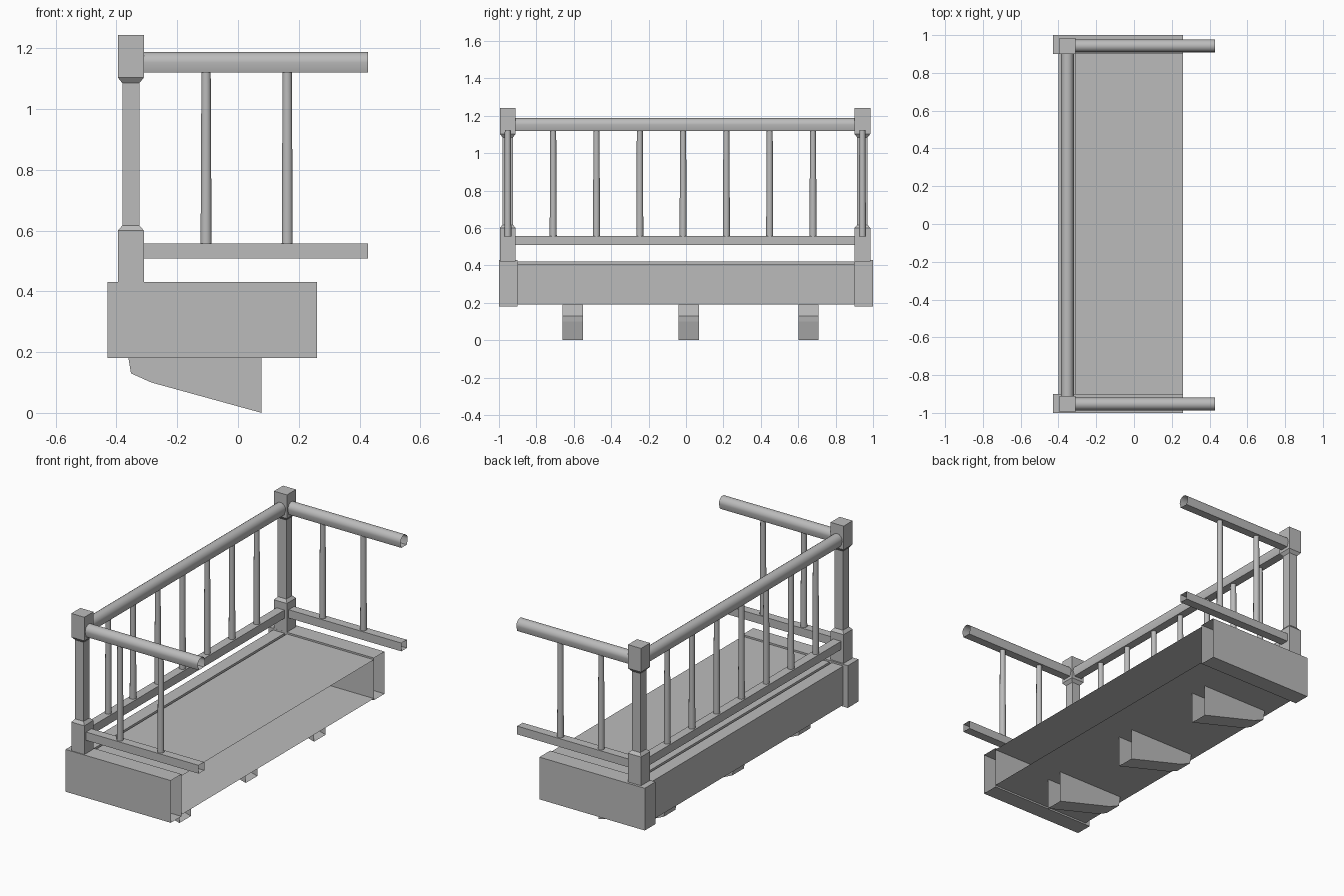
import bpy
import bmesh
import math
from mathutils import Vector

if "Cube" in bpy.data.objects:
    bpy.data.objects.remove(bpy.data.objects["Cube"], do_unlink=True)

stone = bpy.data.materials.new("stone grey")
stone.use_nodes = True
GREY = (0.5, 0.5, 0.5, 1)
stone.diffuse_color = GREY
stone.node_tree.nodes["Principled BSDF"].inputs["Base Color"].default_value = GREY


def finish(name, bm, smooth=False):
    bmesh.ops.recalc_face_normals(bm, faces=bm.faces)
    mesh = bpy.data.meshes.new(name)
    bm.to_mesh(mesh)
    bm.free()
    obj = bpy.data.objects.new(name, mesh)
    bpy.context.collection.objects.link(obj)
    mesh.materials.append(stone)
    if smooth:
        bpy.ops.object.select_all(action="DESELECT")
        obj.select_set(True)
        bpy.context.view_layer.objects.active = obj
        bpy.ops.object.shade_smooth_by_angle(angle=math.radians(40))
    return obj


def sweep(name, points, move, closed=True, cap_start=False, cap_end=False, smooth=False):
    """Push a 3D outline along a vector, with optional end caps."""
    bm = bmesh.new()
    move = Vector(move)
    a = [bm.verts.new(p) for p in points]
    b = [bm.verts.new(Vector(p) + move) for p in points]
    n = len(a)
    for i in range(n if closed else n - 1):
        j = (i + 1) % n
        bm.faces.new((a[i], a[j], b[j], b[i]))
    if cap_start:
        bm.faces.new(a)
    if cap_end:
        bm.faces.new(b)
    return finish(name, bm, smooth)


def rect(w, z0, z1):
    return [(-w, z0), (w, z0), (w, z1), (-w, z1)]


def handrail_profile():
    """Flat underside, flared sides and a rounded top."""
    arc = [(0.034 * math.cos(math.pi * i / 8), 1.152 + 0.036 * math.sin(math.pi * i / 8))
           for i in range(9)]
    return [(-0.025, 1.12), (0.025, 1.12)] + arc


def post(name, x, y):
    """Square newel post with chamfers between block, shaft and cap."""
    bm = bmesh.new()
    rings = []
    for z, r in ((0.42, 0.0425), (0.6, 0.0425), (0.617, 0.028),
                 (1.085, 0.028), (1.103, 0.0425), (1.243, 0.0425)):
        rings.append([bm.verts.new((x + sx * r, y + sy * r, z))
                      for sx, sy in ((-1, -1), (1, -1), (1, 1), (-1, 1))])
    for lo, hi in zip(rings, rings[1:]):
        for i in range(4):
            j = (i + 1) % 4
            bm.faces.new((lo[i], lo[j], hi[j], hi[i]))
    bm.faces.new(rings[0])
    bm.faces.new(rings[-1])
    finish(name, bm)


def baluster(name, x, y):
    """Slim round bar, slightly tapered."""
    bm = bmesh.new()
    bmesh.ops.create_cone(bm, segments=10, radius1=0.019, radius2=0.016, depth=0.57)
    bmesh.ops.translate(bm, verts=bm.verts, vec=(x, y, 0.84))
    finish(name, bm, smooth=True)


POST_X = -0.3525
SIDES = (("right", -0.953), ("left", 0.943))
Y0, Y1 = SIDES[0][1] + 0.04, SIDES[1][1] - 0.04

# Floor slab: edge beam, narrow groove and deck, open towards the wall
slab = [(0.26, 0.19), (-0.4, 0.19), (-0.4, 0.42), (-0.325, 0.42),
        (-0.325, 0.405), (-0.31, 0.405), (-0.31, 0.42), (0.26, 0.42)]
sweep("floor_slab", [(x, -0.9, z) for x, z in slab], (0, 1.8, 0), closed=False)

# End blocks, posts and side railings
for side, y in SIDES:
    block_y = math.copysign(0.95, y)
    sweep(side + "_end_block", [(-0.43, block_y + u, z) for u, z in rect(0.05, 0.18, 0.43)],
          (0.69, 0, 0), cap_start=True)
    post(side + "_post", POST_X, y)
    sweep(side + "_handrail", [(-0.315, y + u, z) for u, z in handrail_profile()],
          (0.743, 0, 0), smooth=True)
    sweep(side + "_bottom_rail", [(-0.315, y + u, z) for u, z in rect(0.026, 0.508, 0.557)],
          (0.743, 0, 0))
    for i, x in enumerate((-0.105, 0.162)):
        baluster(f"{side}_baluster_{i + 1}", x, y)

# Long railing
sweep("long_handrail", [(POST_X + u, Y0, z) for u, z in handrail_profile()],
      (0, Y1 - Y0, 0), smooth=True)
sweep("long_bottom_rail", [(POST_X + u, Y0, z) for u, z in rect(0.026, 0.508, 0.557)],
      (0, Y1 - Y0, 0))
for i in range(7):
    baluster(f"long_baluster_{i + 1}", POST_X, -0.71 + 0.2315 * i)

# Support brackets, open towards the wall
bracket = [(0.078, 0.19), (-0.362, 0.19), (-0.352, 0.13), (-0.285, 0.1), (0.078, 0.0)]
for i, y in enumerate((-0.605, 0.015, 0.655)):
    sweep(f"bracket_{i + 1}", [(x, y - 0.054, z) for x, z in bracket], (0, 0.108, 0),
          closed=False, cap_start=True, cap_end=True)
